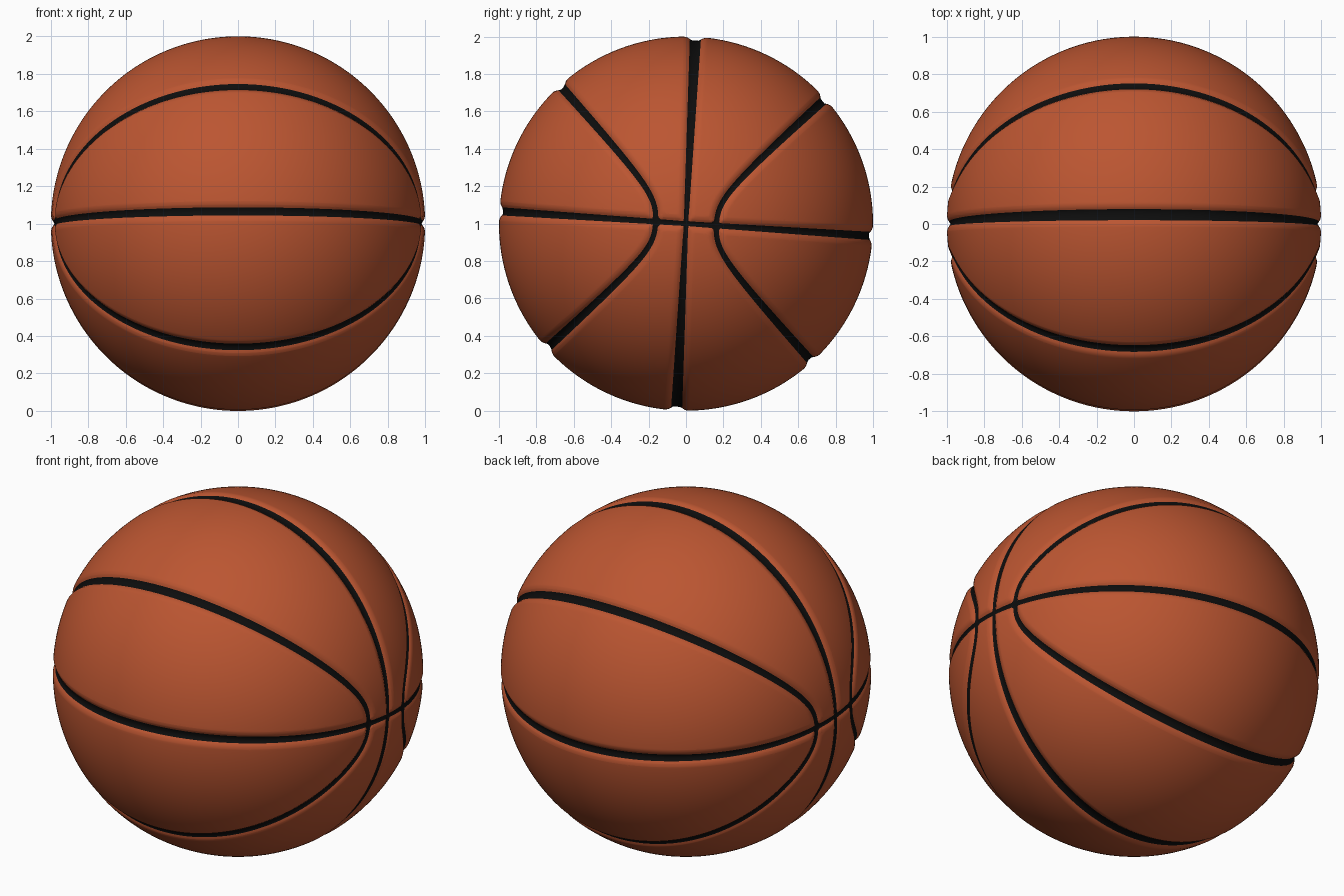
import bpy, bmesh, math
from mathutils import Vector

if "Cube" in bpy.data.objects:
    bpy.data.objects.remove(bpy.data.objects["Cube"])

POWER, WAIST = 2.6, 0.165          # shape of the two curved seams


def material(name, rgb):
    m = bpy.data.materials.new(name)
    m.diffuse_color = (*rgb, 1)
    m.use_nodes = True
    m.node_tree.nodes["Principled BSDF"].inputs["Base Color"].default_value = m.diffuse_color
    return m


def turned(co, degrees):
    """Seam-frame coordinates, turned about the x axis."""
    c, s = math.cos(math.radians(degrees)), math.sin(math.radians(degrees))
    return co.y * c - co.z * s, co.z * c + co.y * s


def seam_gap(co):
    """Distance from a point on the unit sphere to the nearest seam's edge."""
    spread = math.sqrt(max(0.0, 1 - co.x * co.x))   # seams narrow toward the poles
    # two great circles through the x poles
    upright = abs(turned(co, 2.9)[0]) - (0.012 + 0.018 * spread)
    level = abs(turned(co, 3.8)[1]) - (0.013 + 0.009 * spread)
    # two curved seams, mirrored left and right
    u, v = map(abs, turned(co, 2.9))
    f = (WAIST ** POWER + v ** POWER) ** (1 / POWER)
    slope = (v / f) ** (POWER - 1)
    grad = Vector((0, -1, slope))
    n = Vector((co.x, u, v))
    grad -= n * grad.dot(n)
    curved = abs(f - u) / max(grad.length, 0.3) - (0.012 + 0.012 * spread)
    return min(upright, level, curved)


# Even sphere made from a gridded cube
bm = bmesh.new()
bmesh.ops.create_cube(bm, size=2)
bmesh.ops.subdivide_edges(bm, edges=bm.edges[:], cuts=89, use_grid_fill=True)
for vert in bm.verts:
    vert.co = Vector([math.tan(c * math.pi / 4) for c in vert.co]).normalized()

# Cut clean edge lines along the seams and their rounded shoulders
for line in (0.0, 0.012, 0.032):
    bmesh.ops.triangulate(bm, faces=bm.faces[:])
    gap = {v: seam_gap(v.co) - line for v in bm.verts}
    crossing = [e for e in bm.edges if gap[e.verts[0]] * gap[e.verts[1]] < 0]
    fresh = []
    for e in crossing:
        a, b = e.verts
        _, new = bmesh.utils.edge_split(e, a, gap[a] / (gap[a] - gap[b]))
        new.co.normalize()
        fresh.append(new)
    bmesh.ops.connect_verts(bm, verts=fresh)
bmesh.ops.triangulate(bm, faces=bm.faces[:])

# Colour the seam faces, then sink the grooves
gap = {v: seam_gap(v.co) for v in bm.verts}
for face in bm.faces:
    face.smooth = True
    face.material_index = 1 if sum(gap[v] for v in face.verts) < 0 else 0
for vert, g in gap.items():
    t = min(1.0, max(0.0, (g + 0.008) / 0.042))
    vert.co *= 1 - 0.02 * (1 - t) ** 2
    vert.co.z += 1

mesh = bpy.data.meshes.new("ball")
bm.to_mesh(mesh)
bm.free()
mesh.materials.append(material("orange leather", (0.50, 0.092, 0.031)))
mesh.materials.append(material("black seam", (0.004, 0.004, 0.004)))
ball = bpy.data.objects.new("ball", mesh)
bpy.context.collection.objects.link(ball)
